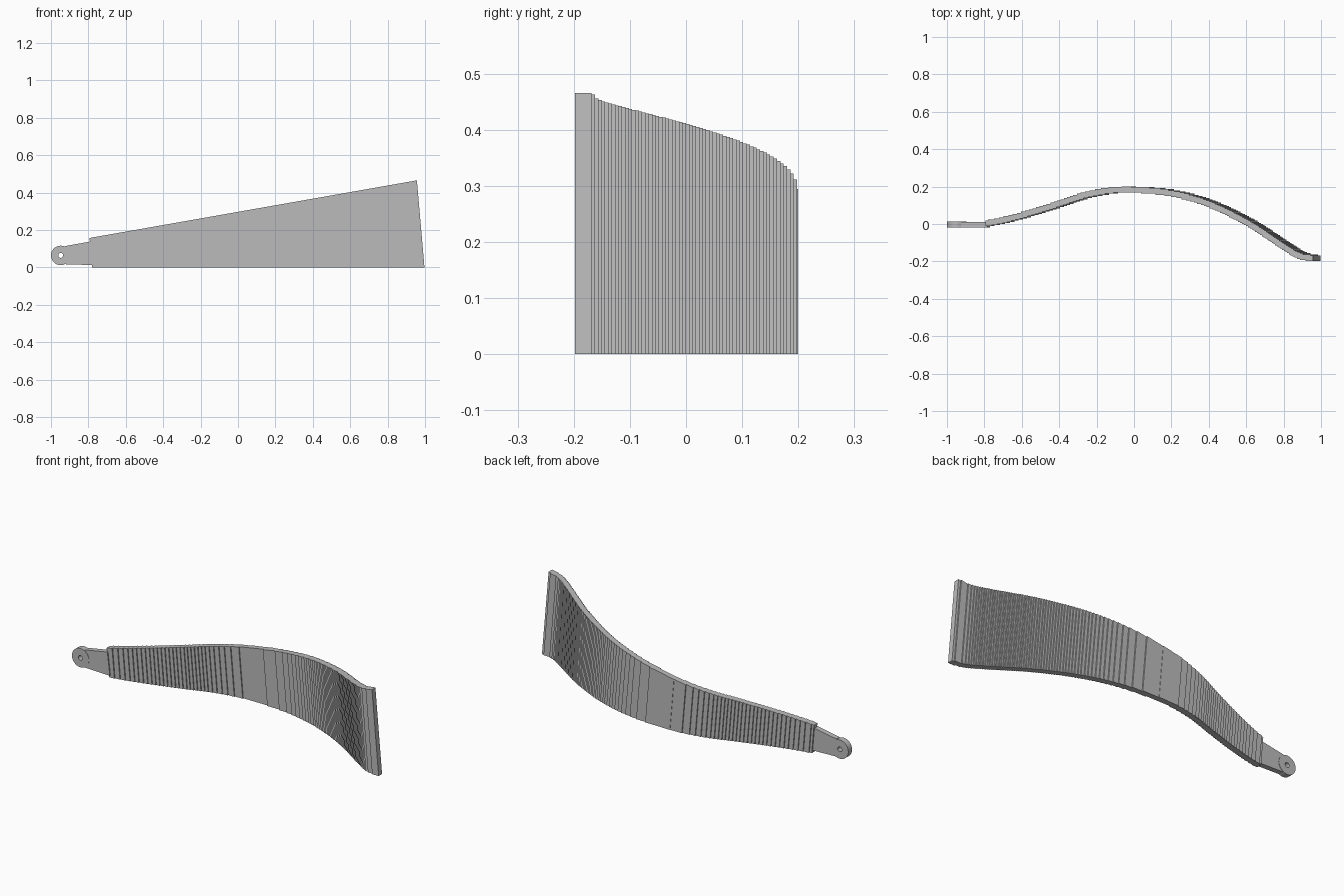
import bpy, bmesh, math

cube = bpy.data.objects.get("Cube")
if cube:
    bpy.data.objects.remove(cube, do_unlink=True)

grey = bpy.data.materials.new("plain grey")
grey.use_nodes = True
colour = (0.5, 0.5, 0.5, 1)
grey.diffuse_color = colour
grey.node_tree.nodes["Principled BSDF"].inputs["Base Color"].default_value = colour

LEAN = 0.087         # backward lean of every cross-section
HALF = 0.0165        # half thickness of the blade
STEP = 0.006         # height of one surface terrace
START, END = -0.78, 0.997
PATH = [(-0.9, -0.004), (-0.78, 0.002), (-0.6, 0.043), (-0.4, 0.103), (-0.25, 0.152),
        (-0.1, 0.18), (0.02, 0.184), (0.23, 0.163), (0.43, 0.107), (0.64, 0.006),
        (0.84, -0.123), (0.92, -0.169), (1.0, -0.183), (1.1, -0.183)]


def path_y(x):
    """Smooth curve through the path points."""
    i = next(k for k in range(1, len(PATH) - 2) if x <= PATH[k + 1][0])
    (xa, ya), (xb, yb), (xc, yc), (xd, yd) = PATH[i - 1:i + 3]
    w = xc - xb
    t = (x - xb) / w
    m0, m1 = w * (yc - ya) / (xc - xa), w * (yd - yb) / (xd - xb)
    return ((2*t**3 - 3*t*t + 1) * yb + (t**3 - 2*t*t + t) * m0
            + (3*t*t - 2*t**3) * yc + (t**3 - t*t) * m1)


def terraced(side, n=900):
    """Stepped outline of one face of the blade."""
    pts, last = [], None
    for i in range(n + 1):
        x = START + (END - START) * i / n
        slope = (path_y(x + 0.001) - path_y(x - 0.001)) / 0.002
        y = path_y(x) + side * HALF * math.sqrt(1 + slope * slope)
        level = max(-0.2, min(0.2, round(y / STEP) * STEP))
        if last is None:
            pts.append((x, level))
        elif level != last:
            pts += [(x, last), (x, level)]
        last = level
    pts.append((END, last))
    return pts


def loft(name, lower, upper):
    """Solid between two matching closed loops."""
    bm = bmesh.new()
    a = [bm.verts.new(p) for p in lower]
    b = [bm.verts.new(p) for p in upper]
    bm.faces.new(a)
    bm.faces.new(b[::-1])
    for i in range(len(a)):
        j = (i + 1) % len(a)
        bm.faces.new((a[i], b[i], b[j], a[j]))
    return finish(name, bm)


def finish(name, bm):
    bmesh.ops.recalc_face_normals(bm, faces=bm.faces)
    mesh = bpy.data.meshes.new(name)
    bm.to_mesh(mesh)
    bm.free()
    mesh.materials.append(grey)
    obj = bpy.data.objects.new(name, mesh)
    bpy.context.collection.objects.link(obj)
    return obj


# Curved blade that widens towards its free end
def blade_top(x):
    return (0.297 + 0.176 * x) / (1 + 0.176 * LEAN)


outline = terraced(-1) + terraced(1)[::-1]
loft("curved_blade",
     [(x, y, 0) for x, y in outline],
     [(x - LEAN * blade_top(x), y, blade_top(x)) for x, y in outline])

# Narrow neck between blade and eye
neck = [(-0.925, 0.017, 0.114), (-0.77, 0.012, 0.139)]
front, back = -0.018, 0.011
loft("neck",
     [(x, front, z) for x, z in ((-0.925, 0.017), (-0.77, 0.012), (-0.785, 0.139), (-0.925, 0.114))],
     [(x, back, z) for x, z in ((-0.925, 0.017), (-0.77, 0.012), (-0.785, 0.139), (-0.925, 0.114))])

# Round eye with a pivot hole
bm = bmesh.new()
SIDES = 40
rings = []
for radius, y in ((0.052, -0.02), (0.052, 0.013), (0.013, 0.013), (0.013, -0.02)):
    rings.append([bm.verts.new((-0.948 + radius * math.cos(2 * math.pi * k / SIDES), y,
                                0.064 + radius * math.sin(2 * math.pi * k / SIDES)))
                  for k in range(SIDES)])
for r in range(4):
    p, q = rings[r], rings[(r + 1) % 4]
    for k in range(SIDES):
        m = (k + 1) % SIDES
        bm.faces.new((p[k], p[m], q[m], q[k]))
finish("pivot_eye", bm)
